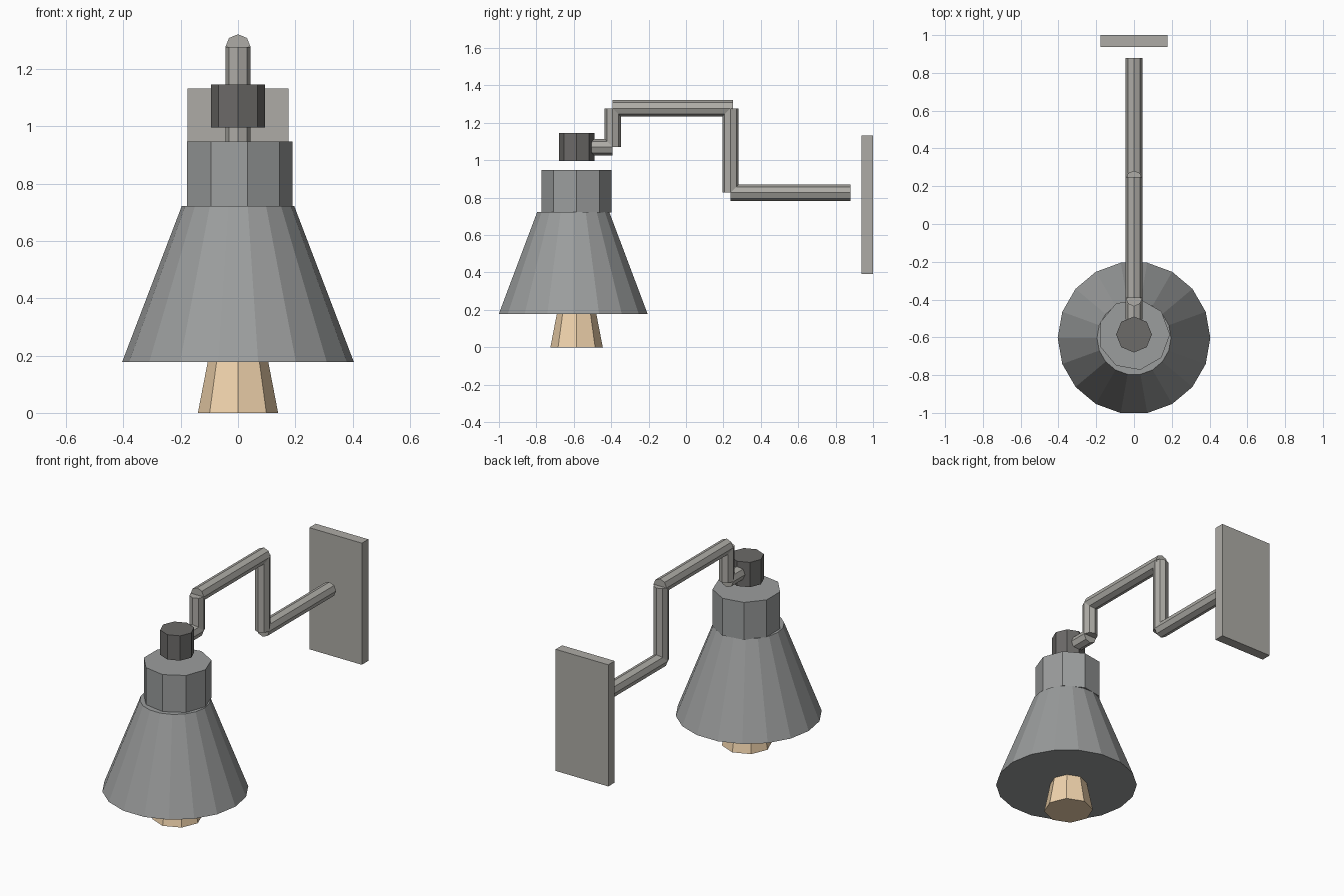
import bpy, bmesh
from math import pi
from mathutils import Matrix, Vector

if "Cube" in bpy.data.objects:
    bpy.data.objects.remove(bpy.data.objects["Cube"])


def material(name, rgb):
    m = bpy.data.materials.new(name)
    m.diffuse_color = (*rgb, 1)
    m.use_nodes = True
    m.node_tree.nodes["Principled BSDF"].inputs["Base Color"].default_value = m.diffuse_color
    return m


def finish(name, bm, mat):
    mesh = bpy.data.meshes.new(name)
    bm.to_mesh(mesh)
    bm.free()
    mesh.materials.append(mat)
    obj = bpy.data.objects.new(name, mesh)
    bpy.context.collection.objects.link(obj)
    return obj


def frustum(name, start, end, r1, r2, sides, mat):
    """Closed flat-sided cone between two points, first corner on +x."""
    a, b = Vector(start), Vector(end)
    turn = (b - a).to_track_quat('Z', 'Y').to_matrix().to_4x4()
    if abs((b - a).normalized().z) > 0.99:
        turn = Matrix.Identity(4)
    bm = bmesh.new()
    bmesh.ops.create_cone(bm, cap_ends=True, segments=sides, radius1=r1, radius2=r2,
                          depth=(b - a).length,
                          matrix=Matrix.Translation((a + b) / 2) @ turn @ Matrix.Rotation(-pi / 2, 4, 'Z'))
    return finish(name, bm, mat)


warm_grey = material("warm_grey", (0.42, 0.41, 0.38))
dark_grey = material("dark_grey", (0.33, 0.34, 0.34))
black = material("black", (0.15, 0.145, 0.14))
amber = material("amber", (0.88, 0.66, 0.42))

# Lamp head: bulb, shade, collar and pivot cap
frustum("bulb", (0, -0.585, 0), (0, -0.585, 0.30), 0.14, 0.082, 8, amber)
frustum("shade", (0, -0.603, 0.178), (0, -0.603, 0.722), 0.404, 0.196, 18, dark_grey)
frustum("collar", (0, -0.585, 0.72), (0, -0.585, 0.947), 0.19, 0.19, 9, dark_grey)
frustum("pivot_cap", (0, -0.585, 0.995), (0, -0.585, 1.146), 0.095, 0.095, 8, black)

# Bent arm: straight octagonal tubes overlapping at each corner
path = [(-0.505, 1.07), (-0.392, 1.07), (-0.392, 1.277),
        (0.25, 1.277), (0.238, 0.827), (0.88, 0.827)]
for i, ((y1, z1), (y2, z2)) in enumerate(zip(path, path[1:])):
    if i == 3:
        y1 = y2
    frustum(f"arm_tube_{i + 1}", (0, y1, min(z1, z2)), (0, y2, max(z1, z2)),
            0.044, 0.044, 8, warm_grey)

# Wall plate
bm = bmesh.new()
bmesh.ops.create_cube(bm, size=1, matrix=Matrix.Translation((0, 0.969, 0.762))
                      @ Matrix.Diagonal((0.354, 0.062, 0.74, 1)))
finish("wall_plate", bm, warm_grey)
